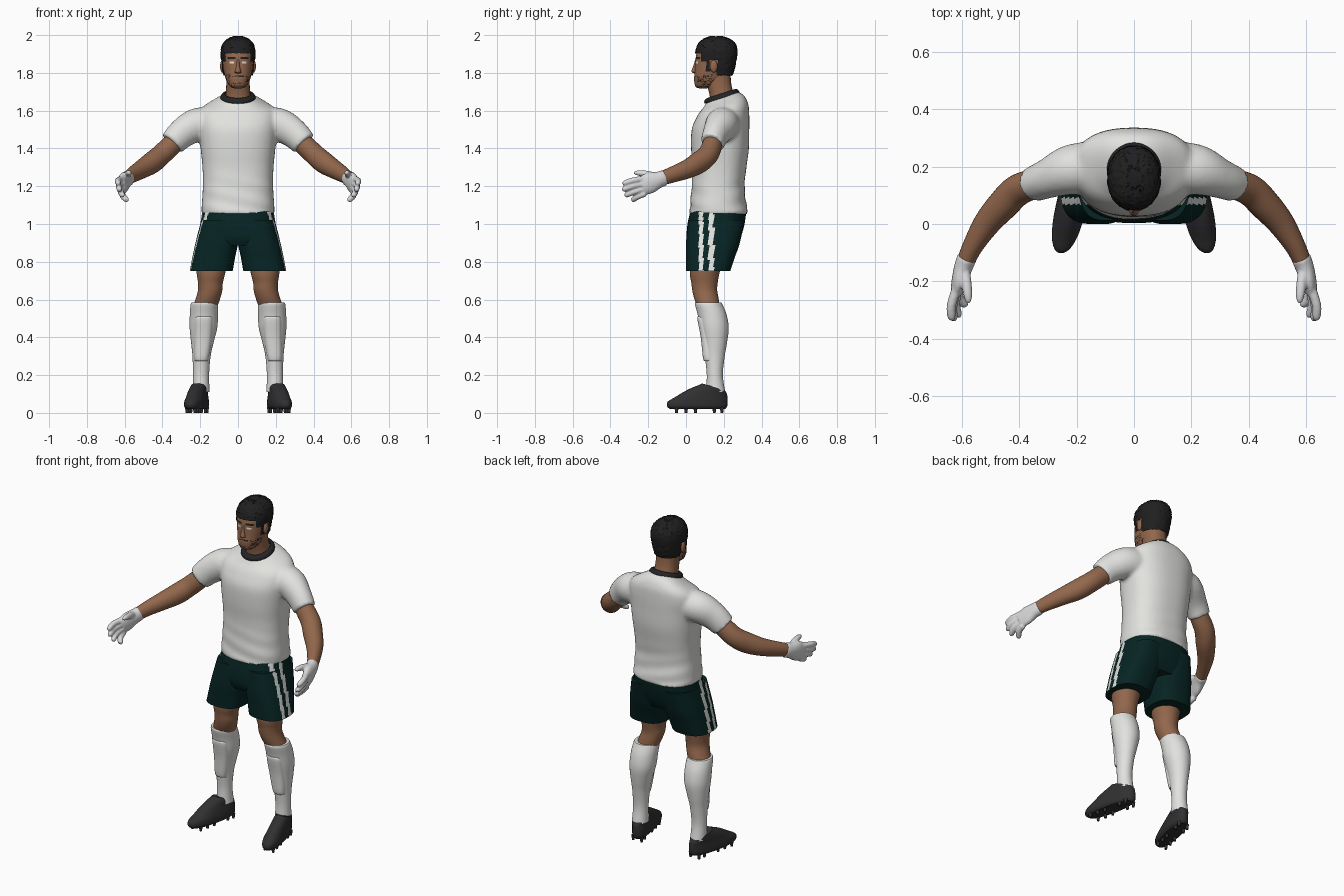
import bpy, bmesh, math, random
from mathutils import Vector, Matrix

random.seed(4)
if "Cube" in bpy.data.objects:
    bpy.data.objects.remove(bpy.data.objects["Cube"], do_unlink=True)


def material(name, *rgb):
    m = bpy.data.materials.new(name)
    m.use_nodes = True
    m.diffuse_color = (*rgb, 1)
    bsdf = next(n for n in m.node_tree.nodes if n.type == 'BSDF_PRINCIPLED')
    bsdf.inputs["Base Color"].default_value = (*rgb, 1)
    bsdf.inputs["Roughness"].default_value = 0.8
    return m


WHITE = material("white fabric", .76, .76, .74)
GLOVE = material("glove white", .7, .7, .71)
GREEN = material("dark green", .002, .018, .017)
SKIN = material("skin", .29, .135, .072)
HAIR = material("black hair", .014, .014, .014)
TRIM = material("dark trim", .018, .018, .02)
BOOT = material("charcoal", .03, .03, .032)


def spline(rows, steps):
    """Catmull-Rom through rows of numbers."""
    out = []
    for i in range(len(rows) - 1):
        quad = [rows[max(i - 1, 0)], rows[i], rows[i + 1], rows[min(i + 2, len(rows) - 1)]]
        for k in range(steps):
            t = k / steps
            out.append([.5 * (2 * b + (c - a) * t + (2 * a - 5 * b + 4 * c - d) * t * t
                              + (3 * b - a - 3 * c + d) * t ** 3) for a, b, c, d in zip(*quad)])
    return out + [list(rows[-1])]


def skin_rings(bm, rings):
    rings = [[bm.verts.new(p) for p in ring] for ring in rings]
    n = len(rings[0])
    for a, b in zip(rings, rings[1:]):
        for j in range(n):
            bm.faces.new((a[j], a[(j + 1) % n], b[(j + 1) % n], b[j]))
    bm.faces.new(rings[0])
    bm.faces.new(rings[-1])


def loft(bm, rows, segs=40, power=2.3, steps=5, shear=0):
    """Rows: z, x inner, x outer, y front, y back, tilt."""
    rings = []
    for z, xi, xo, yf, yb, tilt in spline([(*r, 0)[:6] for r in rows], steps):
        ring = []
        for j in range(segs):
            a = math.tau * j / segs
            c, s = [math.copysign(abs(v) ** (2 / power), v) for v in (math.cos(a), math.sin(a))]
            dy = s * (yb - yf) / 2
            y = (yf + yb) / 2 + dy
            ring.append(((xi + xo) / 2 + c * (xo - xi) / 2 - shear * (y - .2), y, z + tilt * dy))
        rings.append(ring)
    skin_rings(bm, rings)


def tube(bm, rows, segs=20, steps=5):
    """Rows: x, y, z, sideways radius, upward radius."""
    pts = spline(rows, steps)
    rings = []
    for i, p in enumerate(pts):
        t = Vector(pts[min(i + 1, len(pts) - 1)][:3]) - Vector(pts[max(i - 1, 0)][:3])
        side = t.cross(Vector((0, 0, 1))).normalized()
        up = side.cross(t).normalized()
        rings.append([Vector(p[:3]) + side * p[3] * math.cos(math.tau * j / segs)
                      + up * p[4] * math.sin(math.tau * j / segs) for j in range(segs)])
    skin_rings(bm, rings)


def finish(name, bm, mats, flip=1, rule=None, voxel=0, keep=None):
    for v in bm.verts:
        v.co.x *= flip
    bmesh.ops.recalc_face_normals(bm, faces=bm.faces)
    if keep:
        gone = [f for f in bm.faces if not keep(f.calc_center_median())]
        bmesh.ops.delete(bm, geom=gone, context='FACES')
    if rule:
        for f in bm.faces:
            f.material_index = rule(f.calc_center_median())
    me = bpy.data.meshes.new(name)
    bm.to_mesh(me)
    bm.free()
    for m in mats:
        me.materials.append(m)
    ob = bpy.data.objects.new(name, me)
    bpy.context.collection.objects.link(ob)
    if voxel:
        r = ob.modifiers.new("blend", 'REMESH')
        r.mode, r.voxel_size, r.use_smooth_shade = 'VOXEL', voxel, True
        s = ob.modifiers.new("soften", 'SMOOTH')
        s.factor, s.iterations = .5, 4
    else:
        bpy.ops.object.select_all(action='DESELECT')
        ob.select_set(True)
        bpy.context.view_layer.objects.active = ob
        bpy.ops.object.shade_smooth_by_angle(angle=math.radians(45))
    return ob


def sym(*rows):
    """Centred loft rows: z, half width, y front, y back, tilt."""
    return [(r[0], -r[1], *r[1:]) for r in rows]


# Shirt: body and sleeves blended into one skin
bm = bmesh.new()
loft(bm, sym((1.05, .193, .016, .33), (1.1, .192, .022, .32), (1.2, .186, .03, .31),
             (1.3, .188, .033, .32), (1.4, .198, .027, .333), (1.5, .208, .03, .335),
             (1.57, .212, .055, .335, .05), (1.615, .19, .075, .33, .15),
             (1.65, .13, .095, .308, .28), (1.672, .085, .108, .275, .34)), 56, 2.4, 6)
for v in bm.verts:  # cloth folds near the waist
    fade = max(0, 1.3 - v.co.z) * 4
    v.co.y += .004 * fade * math.sin(70 * v.co.z + 16 * v.co.x) * (v.co.z > 1.06)
for s in (1, -1):
    tube(bm, [(s * x, y, z, r, q) for x, y, z, r, q in (
        (.13, .2, 1.53, .09, .09), (.22, .188, 1.523, .088, .09), (.295, .16, 1.48, .07, .08),
        (.35, .138, 1.425, .062, .07))])
finish("shirt", bm, [WHITE], voxel=.011)

# Collar band
bm = bmesh.new()
rings = []
for i in range(48):
    a = math.tau * i / 48
    mid = Vector((.08 * math.cos(a), .19 + .08 * math.sin(a), 1.676 + .024 * math.sin(a)))
    out = Vector((math.cos(a), math.sin(a), -.5))
    rings.append([mid + out * .014 * math.cos(b) + Vector((0, 0, .014 * math.sin(b)))
                  for b in (math.tau * k / 10 for k in range(10))])
skin_rings(bm, rings + rings[:1])
finish("collar", bm, [TRIM])

# Neck
bm = bmesh.new()
loft(bm, sym((1.62, .075, .13, .27), (1.68, .066, .125, .255), (1.74, .062, .11, .24),
             (1.81, .064, .09, .235)))
finish("neck", bm, [SKIN])


# Head with painted brows, eyes and stubble
def face_paint(c):
    x, y, z = abs(c.x), c.y, c.z
    if y < .1 and .017 < x < .056 and 1.871 < z < 1.882:
        return 1
    if y < .1 and .02 < x < .048 and 1.849 < z < 1.858:
        return 2
    if y < .14 and 1.725 < z < 1.79 and (x > .042 or z < 1.75):
        return int(random.random() < .3)
    return int(y < .1 and x < .03 and 1.777 < z < 1.788 and random.random() < .55)


bm = bmesh.new()
loft(bm, sym((1.718, .02, .07, .11), (1.728, .042, .05, .15), (1.765, .064, .043, .2),
             (1.81, .075, .047, .235), (1.86, .08, .05, .25), (1.9, .082, .055, .26),
             (1.95, .07, .075, .25), (1.98, .03, .12, .2)), 88, 2.25, 10)
finish("head", bm, [SKIN, HAIR, WHITE], rule=face_paint)

# Nose
bm = bmesh.new()
loft(bm, sym((1.797, .01, .045, .07), (1.803, .018, .031, .07), (1.812, .015, .029, .07),
             (1.84, .009, .04, .07), (1.87, .008, .048, .07)), 20, 2)
finish("nose", bm, [SKIN])


# Curly hair, cut along the hairline
def in_hair(c):
    y = c.y
    line = (1.905 if y < .08 else 1.86 if y < .108 else 1.81 if y < .128
            else 1.865 if y < .165 else 1.785)
    return c.z > line


bm = bmesh.new()
loft(bm, sym((1.76, .068, .06, .23), (1.8, .081, .05, .25), (1.86, .088, .05, .265),
             (1.91, .092, .049, .272), (1.95, .083, .062, .264), (1.978, .058, .09, .235),
             (1.994, .022, .13, .19)), 72, 2.2, 7)
for v in bm.verts:
    v.co += (v.co - Vector((0, .16, 1.87))).normalized() * random.uniform(-.003, .003)
finish("hair", bm, [HAIR], keep=in_hair)


# Shorts: hips and legs share the side stripe rule
def stripe(c):
    return int(abs(c.x) > .14 and c.z < 1.06 and (.068 < c.y < .092 or .12 < c.y < .148))


bm = bmesh.new()
loft(bm, sym((1.075, .187, .025, .32), (1.0, .2, .008, .31), (.93, .212, .004, .29),
             (.885, .215, .02, .265)), 110, 2.5)
finish("shorts_hips", bm, [GREEN, WHITE], rule=stripe)

for side, s in (("left", 1), ("right", -1)):
    bm = bmesh.new()
    loft(bm, [(1.02, .0, .195, .012, .31), (.9, .001, .225, .0, .285),
              (.82, .016, .242, .0, .257), (.752, .028, .255, .0, .235)], 110, 2.6, 8)
    finish(side + "_shorts_leg", bm, [GREEN, WHITE], s, stripe)

    # Leg
    bm = bmesh.new()
    loft(bm, [(.88, .05, .23, .03, .22), (.75, .066, .22, .02, .18), (.69, .08, .212, .028, .168),
              (.65, .083, .212, .033, .165), (.61, .093, .222, .042, .172), (.56, .11, .24, .06, .18)],
         power=2)
    finish(side + "_leg", bm, [SKIN], s)

    # Sock and shin guard
    bm = bmesh.new()
    loft(bm, [(.585, .11, .246, .05, .188), (.572, .106, .251, .048, .194), (.52, .106, .255, .062, .215),
              (.45, .11, .256, .075, .226), (.37, .13, .248, .092, .217), (.3, .145, .241, .1, .205),
              (.2, .153, .238, .11, .195), (.11, .15, .24, .105, .208)], power=2)
    loft(bm, [(.51, .15, .21, .07, .14), (.5, .132, .23, .06, .15), (.4, .138, .232, .078, .16),
              (.29, .155, .232, .09, .165), (.275, .165, .222, .1, .16)], power=2.6)
    finish(side + "_sock", bm, [WHITE], s)

    # Boot with studs
    bm = bmesh.new()
    loft(bm, [(.02, .148, .232, -.085, .208), (.035, .137, .243, -.1, .218), (.06, .137, .243, -.096, .22),
              (.085, .142, .24, -.055, .219), (.11, .148, .238, .005, .217, -.1),
              (.128, .15, .236, .065, .212, -.25), (.138, .155, .234, .085, .205, -.3)],
         power=2.3, shear=.21)
    for y in (-.05, .0, .05, .15, .19):
        for dx in (-.028, .028):
            bmesh.ops.create_cone(bm, cap_ends=True, segments=10, radius1=.007, radius2=.011, depth=.03,
                                  matrix=Matrix.Translation((.19 + dx - .21 * (y - .2), y, .015)))
    finish(side + "_boot", bm, [BOOT], s)

    # Arm
    bm = bmesh.new()
    tube(bm, [(.3, .155, 1.47, .045, .05), (.355, .138, 1.415, .052, .055), (.408, .115, 1.365, .055, .056),
              (.455, .068, 1.325, .054, .058), (.51, .005, 1.29, .047, .05), (.56, -.075, 1.26, .036, .042),
              (.59, -.14, 1.238, .03, .036)], 28)
    finish(side + "_arm", bm, [SKIN], s)

    # Glove: cuff, palm, thumb and four spread fingers
    bm = bmesh.new()
    tube(bm, [(.58, -.115, 1.244, .034, .043), (.592, -.145, 1.234, .033, .044),
              (.606, -.19, 1.218, .028, .056), (.617, -.235, 1.2, .022, .05)])
    tube(bm, [(.592, -.155, 1.25, .02, .02), (.583, -.205, 1.264, .018, .018),
              (.578, -.25, 1.27, .015, .015), (.576, -.275, 1.27, .008, .008)], 12)
    for k, tip in enumerate([(.638, -.335, 1.215), (.63, -.338, 1.182), (.613, -.325, 1.15), (.588, -.288, 1.125)]):
        root = Vector((.614, -.215, 1.24 - .026 * k))
        tip = Vector(tip)
        mid = root.lerp(tip, .55) + Vector((.008, 0, .004))
        tube(bm, [(*root, .017, .017), (*mid, .0165, .0165), (*root.lerp(tip, .9), .0145, .0145),
                  (*tip, .008, .008)], 12)
    finish(side + "_glove", bm, [GLOVE], s, voxel=.005)

    # Ear
    bm = bmesh.new()
    bmesh.ops.create_uvsphere(bm, u_segments=16, v_segments=10, radius=1,
                              matrix=Matrix.Translation((.083, .147, 1.835)) @ Matrix.Diagonal((.012, .02, .033, 1)))
    finish(side + "_ear", bm, [SKIN], s)
